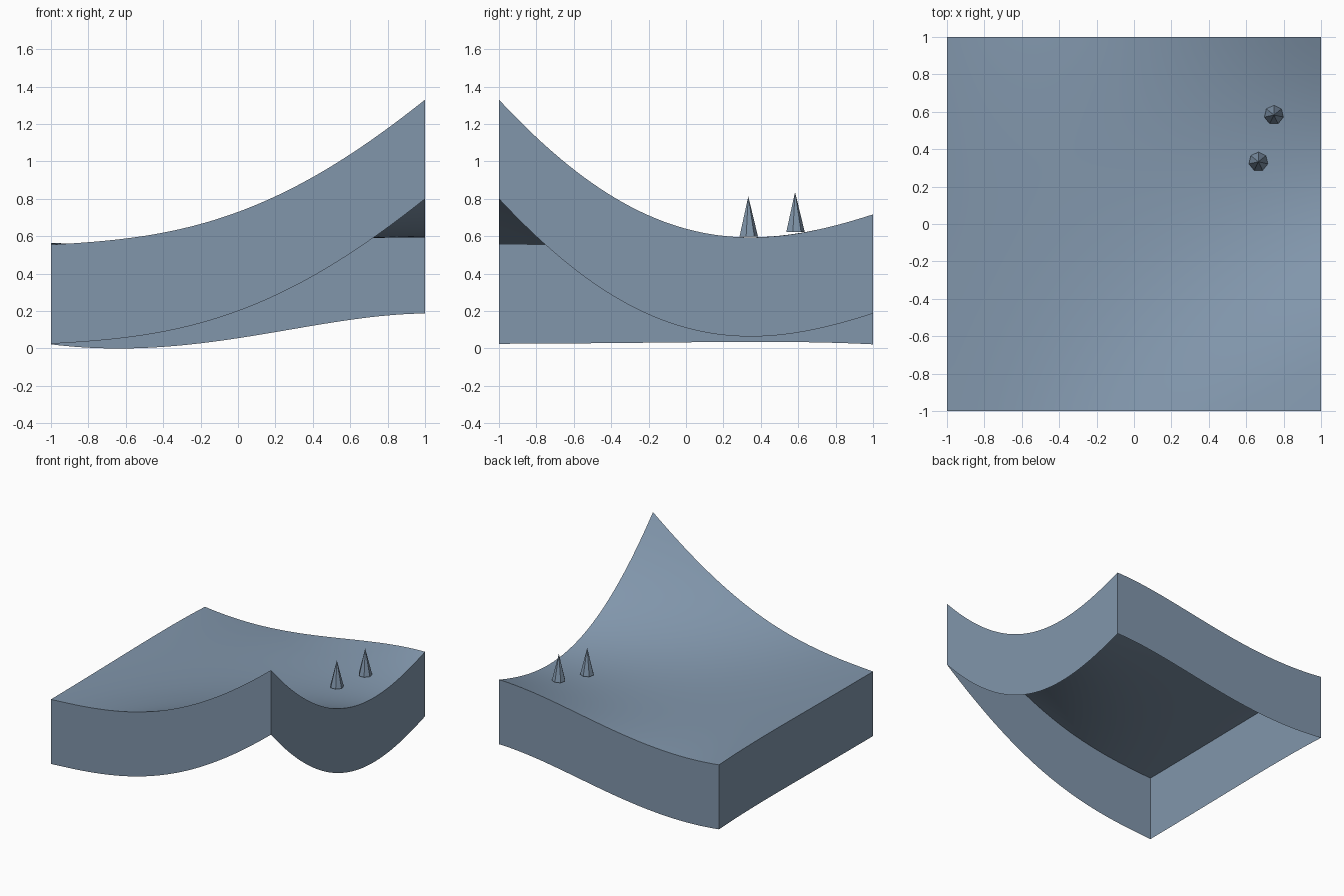
import bpy, bmesh
from mathutils import Vector

if "Cube" in bpy.data.objects:
    bpy.data.objects.remove(bpy.data.objects["Cube"], do_unlink=True)

STEPS = 48      # cells along each side of the tile
DEPTH = 0.53    # height of the skirt walls

slate = bpy.data.materials.new("slate_blue")
slate.use_nodes = True
colour = (0.22, 0.305, 0.41, 1)
slate.diffuse_color = colour
slate.node_tree.nodes["Principled BSDF"].inputs["Base Color"].default_value = colour

# Control heights: rows run front to back, columns from -x to +x
KNOTS = (-1, -0.5, 0, 0.5, 1)
HEIGHTS = (
    (0.555, 0.602, 0.730, 0.975, 1.330),
    (0.558, 0.570, 0.615, 0.720, 0.883),
    (0.563, 0.555, 0.565, 0.598, 0.640),
    (0.565, 0.548, 0.562, 0.590, 0.602),
    (0.552, 0.533, 0.585, 0.668, 0.717),
)


def blend(values, t):
    """Smooth polynomial through the values at the knots."""
    total = 0
    for i, value in enumerate(values):
        for j, knot in enumerate(KNOTS):
            if i != j:
                value *= (t - knot) / (KNOTS[i] - knot)
        total += value
    return total


def height(x, y):
    return blend([blend(row, x) for row in HEIGHTS], y)


def finish(name, bm):
    mesh = bpy.data.meshes.new(name)
    bm.to_mesh(mesh)
    bm.free()
    mesh.materials.append(slate)
    obj = bpy.data.objects.new(name, mesh)
    bpy.context.collection.objects.link(obj)
    return obj


# Curved ground sheet
bm = bmesh.new()
bmesh.ops.create_grid(bm, x_segments=STEPS, y_segments=STEPS, size=1)
for v in bm.verts:
    v.co.z = height(v.co.x, v.co.y)
for f in bm.faces:
    f.smooth = True
finish("ground_surface", bm)

# Four skirt walls hanging from the rim, open underneath
corners = [Vector(c) for c in ((-1, -1), (1, -1), (1, 1), (-1, 1))]
names = ("front_skirt", "left_skirt", "back_skirt", "right_skirt")
for i, name in enumerate(names):
    bm = bmesh.new()
    previous = None
    for k in range(STEPS + 1):
        p = corners[i].lerp(corners[(i + 1) % 4], k / STEPS)
        z = height(p.x, p.y)
        pair = (bm.verts.new((p.x, p.y, z - DEPTH)), bm.verts.new((p.x, p.y, z)))
        if previous:
            bm.faces.new((previous[0], pair[0], pair[1], previous[1]))
        previous = pair
    finish(name, bm)

# Two small faceted spikes standing on the ground
SPIKE = 0.215
for name, x, y, base in (("front_spike", 0.665, 0.333, 0.598),
                         ("back_spike", 0.748, 0.583, 0.622)):
    bm = bmesh.new()
    bmesh.ops.create_cone(bm, cap_ends=True, segments=7, radius1=0.052,
                          radius2=0, depth=SPIKE)
    spike = finish(name, bm)
    spike.location = (x, y, base + SPIKE / 2)
